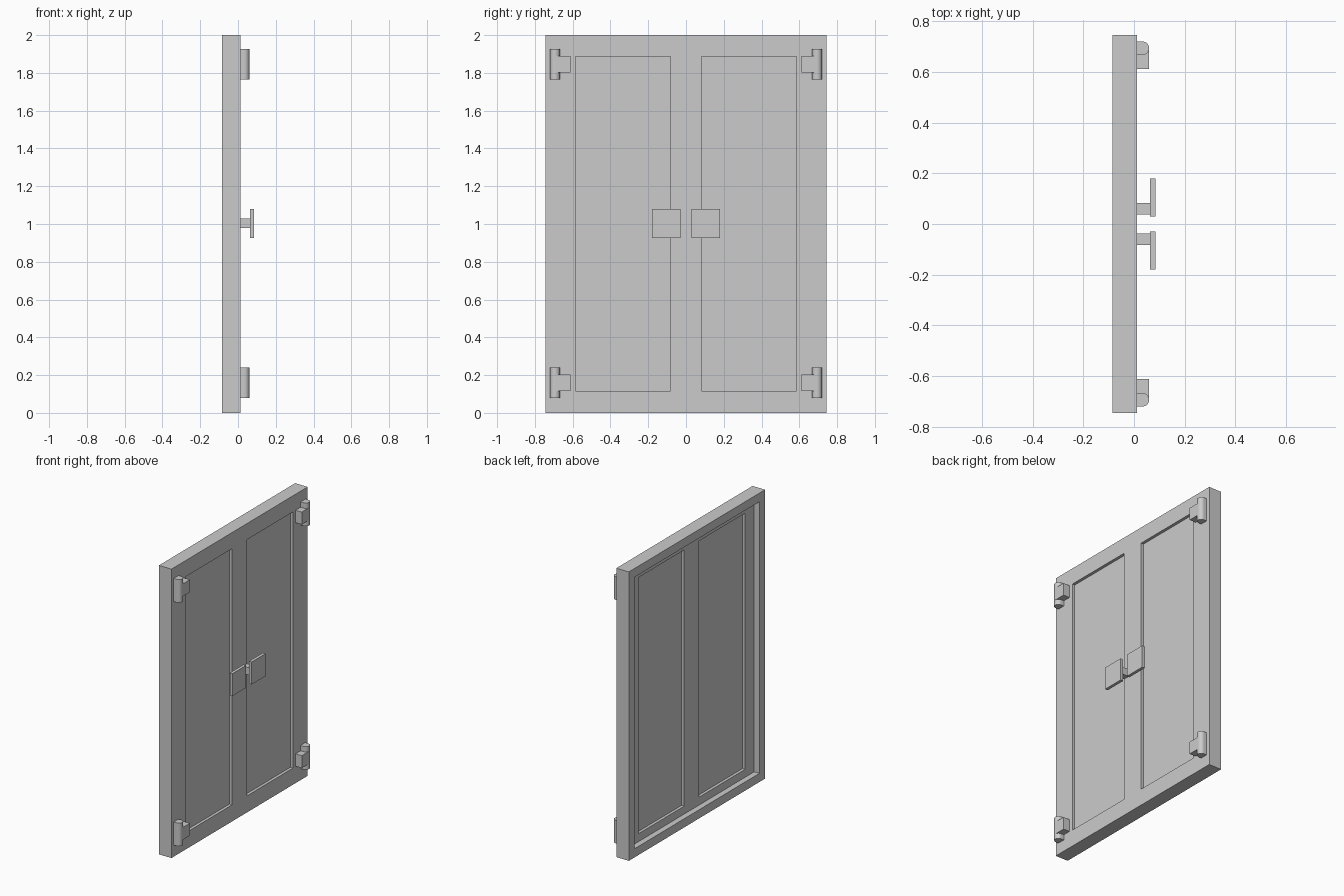
import bpy, bmesh, math

if "Cube" in bpy.data.objects:
    bpy.data.objects.remove(bpy.data.objects["Cube"])

BACK, FACE, FRONT = -0.084, 0.012, 0.084   # x of frame back, door face, handle front


def mesh_object(name, bm):
    bmesh.ops.recalc_face_normals(bm, faces=bm.faces)
    mesh = bpy.data.meshes.new(name)
    bm.to_mesh(mesh)
    bm.free()
    ob = bpy.data.objects.new(name, mesh)
    bpy.context.collection.objects.link(ob)
    return ob


def box(name, x, y, z):
    bm = bmesh.new()
    bmesh.ops.create_cube(bm, size=1)
    for v in bm.verts:
        for i, (a, b) in enumerate((x, y, z)):
            v.co[i] = (a + b) / 2 + v.co[i] * (b - a)
    return mesh_object(name, bm)


def prism(name, outline, z0, z1):
    bm = bmesh.new()
    face = bm.faces.new([bm.verts.new((x, y, z0)) for x, y in outline])
    top = bmesh.ops.extrude_face_region(bm, geom=[face])
    verts = [g for g in top["geom"] if isinstance(g, bmesh.types.BMVert)]
    bmesh.ops.translate(bm, verts=verts, vec=(0, 0, z1 - z0))
    # extrusion keeps the base face, so the prism is closed
    return mesh_object(name, bm)


def cut(target, cutter):
    mod = target.modifiers.new("cut", "BOOLEAN")
    mod.operation, mod.solver, mod.object = "DIFFERENCE", "EXACT", cutter
    bpy.context.view_layer.objects.active = target
    bpy.ops.object.modifier_apply(modifier=mod.name)
    bpy.data.objects.remove(cutter)


def span(s, a, b):
    return tuple(sorted((s * a, s * b)))


# Door slab with a hollow back and two panels recessed on both faces
door = box("door_frame", (BACK, FACE), (-0.745, 0.745), (0, 2))
cut(door, box("back_cutter", (BACK - 0.1, BACK + 0.04), (-0.683, 0.683), (0.06, 1.94)))
for s in (-1, 1):
    for x in ((BACK + 0.02, BACK + 0.06), (FACE - 0.02, FACE + 0.1)):
        cut(door, box("panel_cutter", x, span(s, 0.082, 0.585), (0.115, 1.888)))

for s, side in ((-1, "left"), (1, "right")):
    # Handles: square plate on a short stem
    box(f"handle_plate_{side}", (0.063, FRONT), span(s, 0.03, 0.18), (0.925, 1.08))
    box(f"handle_stem_{side}", (FACE, 0.063), span(s, 0.037, 0.082), (0.98, 1.03))

    # Hinges: round-fronted barrel with a block leaf
    r, cy, cx = 0.0265, 0.6935, 0.0335
    arc = [math.radians(-90 + 180 * i / 16) for i in range(17)]
    outline = [(cx + r * math.cos(a), s * (cy + r * math.sin(a))) for a in arc]
    outline += [(FACE, s * (cy + r)), (FACE, s * (cy - r))]
    for z, level in ((0.16, "lower"), (1.846, "upper")):
        barrel = prism(f"hinge_barrel_{level}_{side}", outline, z - 0.08, z + 0.08)
        bpy.ops.object.select_all(action="DESELECT")
        barrel.select_set(True)
        bpy.context.view_layer.objects.active = barrel
        bpy.ops.object.shade_smooth_by_angle(angle=math.radians(30))
        box(f"hinge_leaf_{level}_{side}", (FACE, cx + r), span(s, 0.612, cy),
            (z - 0.043, z + 0.043))
